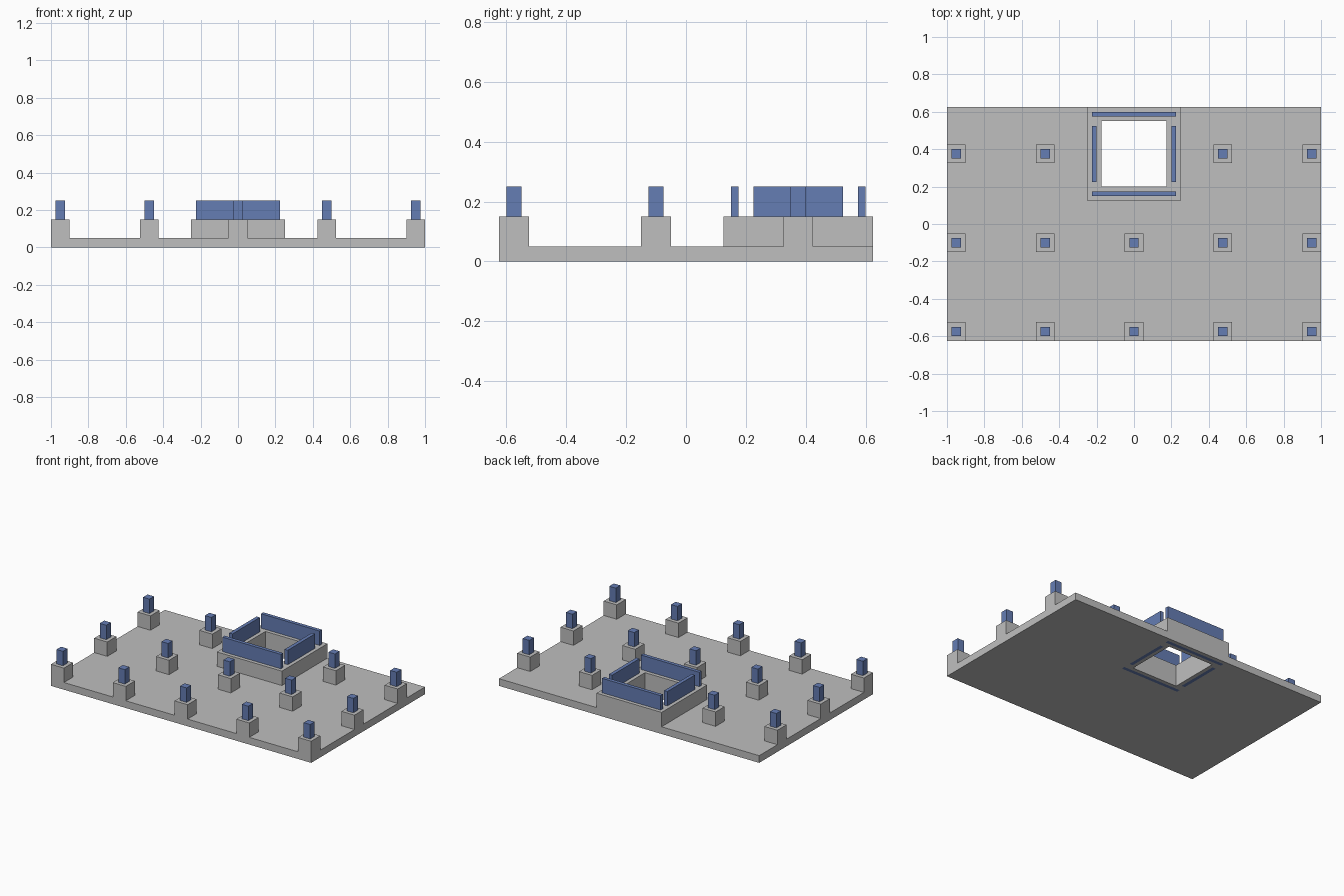
import bpy, bmesh
from mathutils import Matrix, Vector

if "Cube" in bpy.data.objects:
    bpy.data.objects.remove(bpy.data.objects["Cube"])


def material(name, rgb):
    m = bpy.data.materials.new(name)
    m.diffuse_color = (*rgb, 1)
    m.use_nodes = True
    m.node_tree.nodes["Principled BSDF"].inputs["Base Color"].default_value = m.diffuse_color
    return m


concrete = material("concrete grey", (0.52, 0.52, 0.52))
blue = material("column blue", (0.13, 0.205, 0.456))


def boxes(name, mat, spans):
    """One object made of boxes, each given as (x0, x1, y0, y1, z0, z1)."""
    bm = bmesh.new()
    for x0, x1, y0, y1, z0, z1 in spans:
        centre = Vector((x0 + x1, y0 + y1, z0 + z1)) / 2
        size = (x1 - x0, y1 - y0, z1 - z0, 1)
        bmesh.ops.create_cube(bm, size=1, matrix=Matrix.Translation(centre) @ Matrix.Diagonal(size))
    me = bpy.data.meshes.new(name)
    bm.to_mesh(me)
    bm.free()
    me.materials.append(mat)
    ob = bpy.data.objects.new(name, me)
    bpy.context.collection.objects.link(ob)
    return ob


def post(x, y, half, z0, z1):
    return (x - half, x + half, y - half, y + half, z0, z1)


def combine(target, tool, operation):
    """Apply a boolean and remove the tool object."""
    mod = target.modifiers.new(operation, 'BOOLEAN')
    mod.operation, mod.object, mod.solver = operation, tool, 'EXACT'
    bpy.context.view_layer.objects.active = target
    bpy.ops.object.modifier_apply(modifier=mod.name)
    bpy.data.objects.remove(tool)


SLAB, BASE, TOP = 0.05, 0.15, 0.25
CY = 0.375  # shaft centre and rear column row

# column grid, with the shaft replacing the rear middle column
grid = [(x, y) for y in (-0.575, -0.1, CY) for x in (-0.95, -0.475, 0, 0.475, 0.95)
        if not (x == 0 and y == CY)]

# shaft walls: long front/back walls, shorter side walls
walls = [(-0.225, 0.225, 0.15, 0.175), (-0.225, 0.225, 0.575, 0.6),
         (-0.225, -0.2, 0.225, 0.525), (0.2, 0.225, 0.225, 0.525)]

# foundation slab with column pedestals and raised shaft kerb
slab = boxes("foundation_slab", concrete, [(-1, 1, -0.625, 0.625, 0, SLAB)])
raised = [post(x, y, 0.05, 0.02, BASE) for x, y in grid]
raised.append(post(0, CY, 0.25, 0.02, BASE))
combine(slab, boxes("pedestals", concrete, raised), 'UNION')

# shaft opening and wall slots through the slab
cuts = [post(0, CY, 0.175, -0.1, 0.4)] + [(*w, -0.1, 0.4) for w in walls]
combine(slab, boxes("openings", concrete, cuts), 'DIFFERENCE')

# column stubs and shaft walls
boxes("columns", blue, [post(x, y, 0.025, BASE, TOP) for x, y in grid])
boxes("shaft_walls", blue, [(*w, 0, TOP) for w in walls])
